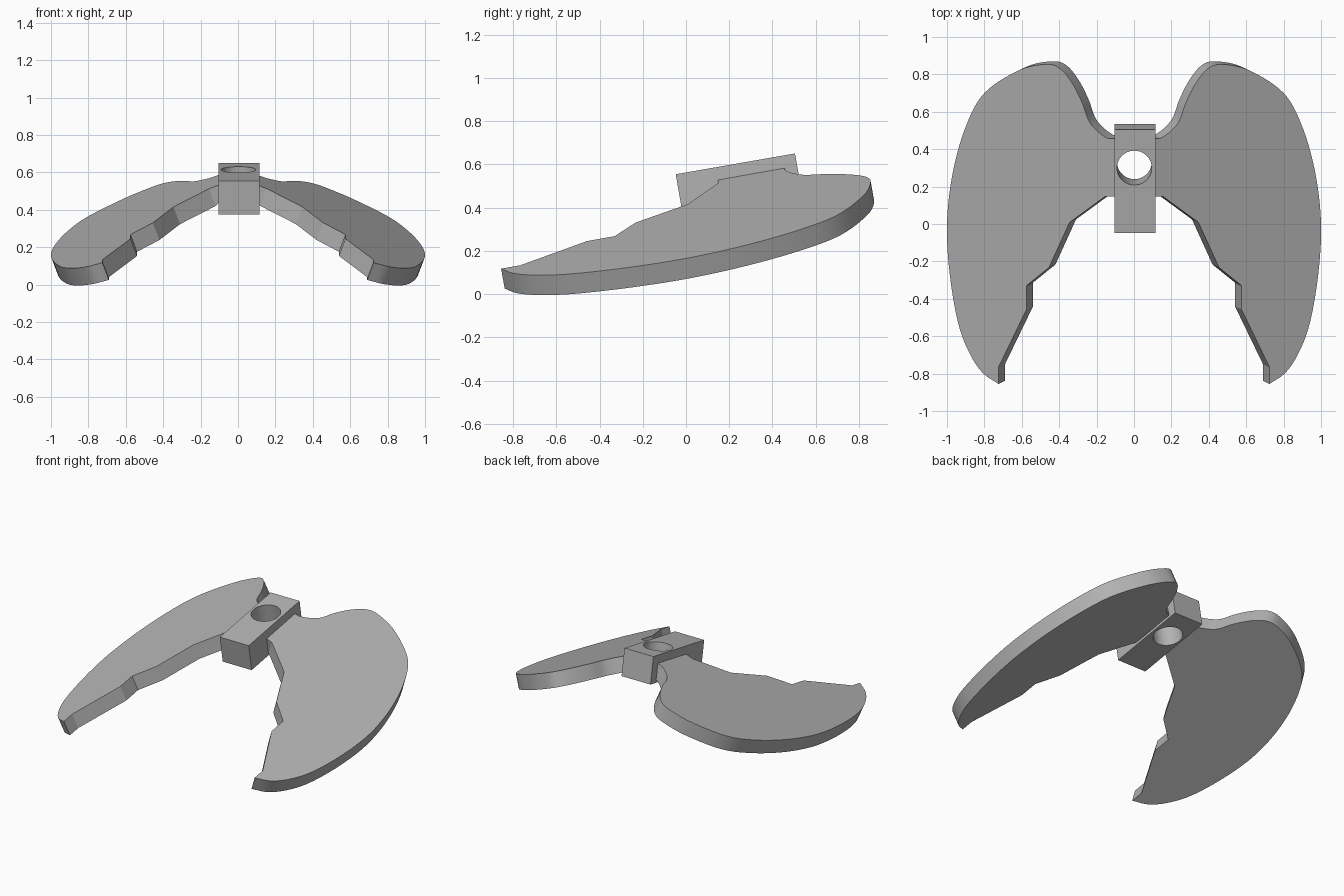
import bpy, bmesh, math
from mathutils import Vector, Matrix

cube = bpy.data.objects.get("Cube")
if cube:
    bpy.data.objects.remove(cube, do_unlink=True)

grey = bpy.data.materials.new("plain grey")
grey.use_nodes = True
colour = (0.45, 0.45, 0.45, 1)
grey.diffuse_color = colour
grey.node_tree.nodes["Principled BSDF"].inputs["Base Color"].default_value = colour


def make_object(name, bm):
    bmesh.ops.recalc_face_normals(bm, faces=bm.faces)
    mesh = bpy.data.meshes.new(name)
    bm.to_mesh(mesh)
    bm.free()
    mesh.materials.append(grey)
    obj = bpy.data.objects.new(name, mesh)
    bpy.context.collection.objects.link(obj)
    return obj


def shade(obj):
    bpy.ops.object.select_all(action='DESELECT')
    obj.select_set(True)
    bpy.context.view_layer.objects.active = obj
    bpy.ops.object.shade_smooth_by_angle(angle=math.radians(14))


def smooth_path(points, steps=7):
    # Catmull-Rom curve through the points
    pts = [Vector(p) for p in points]
    pts = [2 * pts[0] - pts[1]] + pts + [2 * pts[-1] - pts[-2]]
    path = []
    for a, b, c, d in zip(pts, pts[1:], pts[2:], pts[3:]):
        for i in range(steps):
            t = i / steps
            path.append(0.5 * (2 * b + (c - a) * t + (2 * a - 5 * b + 4 * c - d) * t * t
                               + (3 * b - a - 3 * c + d) * t ** 3))
    return path + [pts[-2]]


# Wing outline seen from above: curved outer rim, then stepped inner edge
rim = [(0.1, 0.455), (0.155, 0.465), (0.235, 0.54), (0.278, 0.65), (0.332, 0.755),
       (0.4, 0.835), (0.48, 0.853), (0.62, 0.82), (0.8, 0.7), (0.9, 0.52), (0.97, 0.27),
       (1, 0), (0.985, -0.27), (0.94, -0.53), (0.88, -0.69), (0.81, -0.795), (0.725, -0.855)]
inner = [(0.725, -0.767), (0.575, -0.457), (0.575, -0.33), (0.455, -0.233),
         (0.345, 0.008), (0.155, 0.147), (0.1, 0.147)]
outline = smooth_path(rim) + [Vector(p) for p in inner]

# Wings: flat plates sloping down outwards and forwards
slope_x, slope_y, root_z, thickness = -0.38, 0.178, 0.545, 0.1
normal = Vector((-slope_x, -slope_y, 1)).normalized()
for side, name in ((1, "left_wing"), (-1, "right_wing")):
    bm = bmesh.new()
    loops = ([], [])
    for p in outline:
        top = Vector((p.x, p.y, root_z + slope_x * p.x + slope_y * p.y))
        low = top - normal * thickness
        low.x = max(low.x, 0.1)
        for loop, v in zip(loops, (top, low)):
            loop.append(bm.verts.new((v.x * side, v.y, v.z)))
    tops, lows = loops
    bm.faces.new(tops)
    bm.faces.new(lows)
    for i in range(len(tops)):
        j = (i + 1) % len(tops)
        bm.faces.new((tops[i], tops[j], lows[j], lows[i]))
    shade(make_object(name, bm))

# Centre block with a round hole, tilted up towards the back
length, width, height = 0.56, 0.22, 0.183
tilt = Matrix.Translation((0.005, 0.244, 0.512)) @ Matrix.Rotation(math.radians(9.9), 4, 'X')
bm = bmesh.new()
bmesh.ops.create_cube(bm, size=1, matrix=tilt @ Matrix.Diagonal((width, length, height, 1)))
block = make_object("centre_block", bm)

bm = bmesh.new()
hole = tilt @ Matrix.Translation((-0.003, 0.073, 0))
bmesh.ops.create_cone(bm, cap_ends=True, segments=64, radius1=0.093, radius2=0.093,
                      depth=0.5, matrix=hole)
cutter = make_object("hole_cutter", bm)
cutter.hide_render = True
cutter.hide_set(True)
cut = block.modifiers.new("hole", 'BOOLEAN')
cut.object = cutter
cut.solver = 'EXACT'
bpy.context.view_layer.objects.active = block
block.select_set(True)
bpy.ops.object.modifier_apply(modifier=cut.name)
bpy.data.objects.remove(cutter, do_unlink=True)
shade(block)
